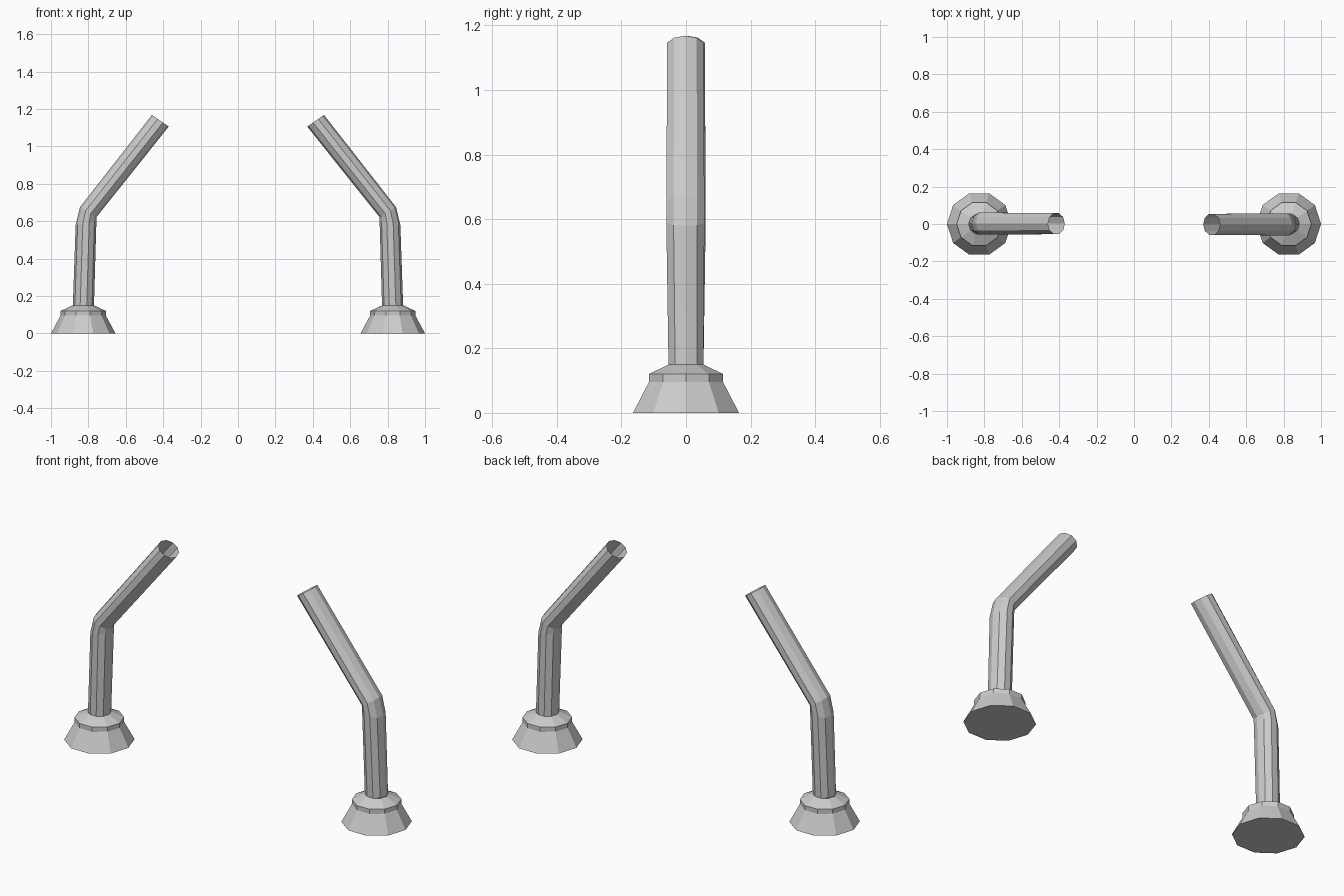
import bpy, bmesh
from math import cos, sin, pi
from mathutils import Matrix

if "Cube" in bpy.data.objects:
    bpy.data.objects.remove(bpy.data.objects["Cube"])

SIDES = 10
CX = -0.8275


def loft(name, rings, cap_start=False):
    """Skin ten-sided rings given as (outer x, outer z, inner x, inner z, half depth, y offset)."""
    bm = bmesh.new()
    loops = []
    for ox, oz, ix, iz, ry, cy in rings:
        mx, mz, hx, hz = (ox + ix) / 2, (oz + iz) / 2, (ox - ix) / 2, (oz - iz) / 2
        angles = [2 * pi * k / SIDES for k in range(SIDES)]
        loops.append([bm.verts.new((mx + hx * cos(a), cy + ry * sin(a), mz + hz * cos(a)))
                      for a in angles])
    for a, b in zip(loops, loops[1:]):
        for k in range(SIDES):
            n = (k + 1) % SIDES
            bm.faces.new((a[k], b[k], b[n], a[n]))
    if cap_start:
        bm.faces.new(loops[0])
    bmesh.ops.recalc_face_normals(bm, faces=bm.faces)
    mesh = bpy.data.meshes.new(name)
    bm.to_mesh(mesh)
    bm.free()
    obj = bpy.data.objects.new(name, mesh)
    bpy.context.collection.objects.link(obj)
    return obj


def half_turn_copy(obj, name):
    """Second post is the first turned 180 degrees about the vertical axis."""
    dup = bpy.data.objects.new(name, obj.data.copy())
    dup.data.transform(Matrix.Rotation(pi, 4, 'Z'))
    bpy.context.collection.objects.link(dup)


# Flared foot with a short collar and a sloped shoulder
profile = [(0.1725, 0.0), (0.121, 0.095), (0.121, 0.12), (0.057, 0.15)]
foot = loft("left_foot", [(CX - r, z, CX + r, z, r, 0) for r, z in profile], cap_start=True)

# Bent pipe, open at its upper end
pipe = loft("left_pipe", [
    (-0.883, 0.15, -0.770, 0.15, 0.057, 0.0),
    (-0.868, 0.58, -0.757, 0.60, 0.062, 0.002),
    (-0.845, 0.675, -0.757, 0.622, 0.062, 0.002),
    (-0.460, 1.168, -0.370, 1.106, 0.059, 0.002),
])

half_turn_copy(foot, "right_foot")
half_turn_copy(pipe, "right_pipe")
